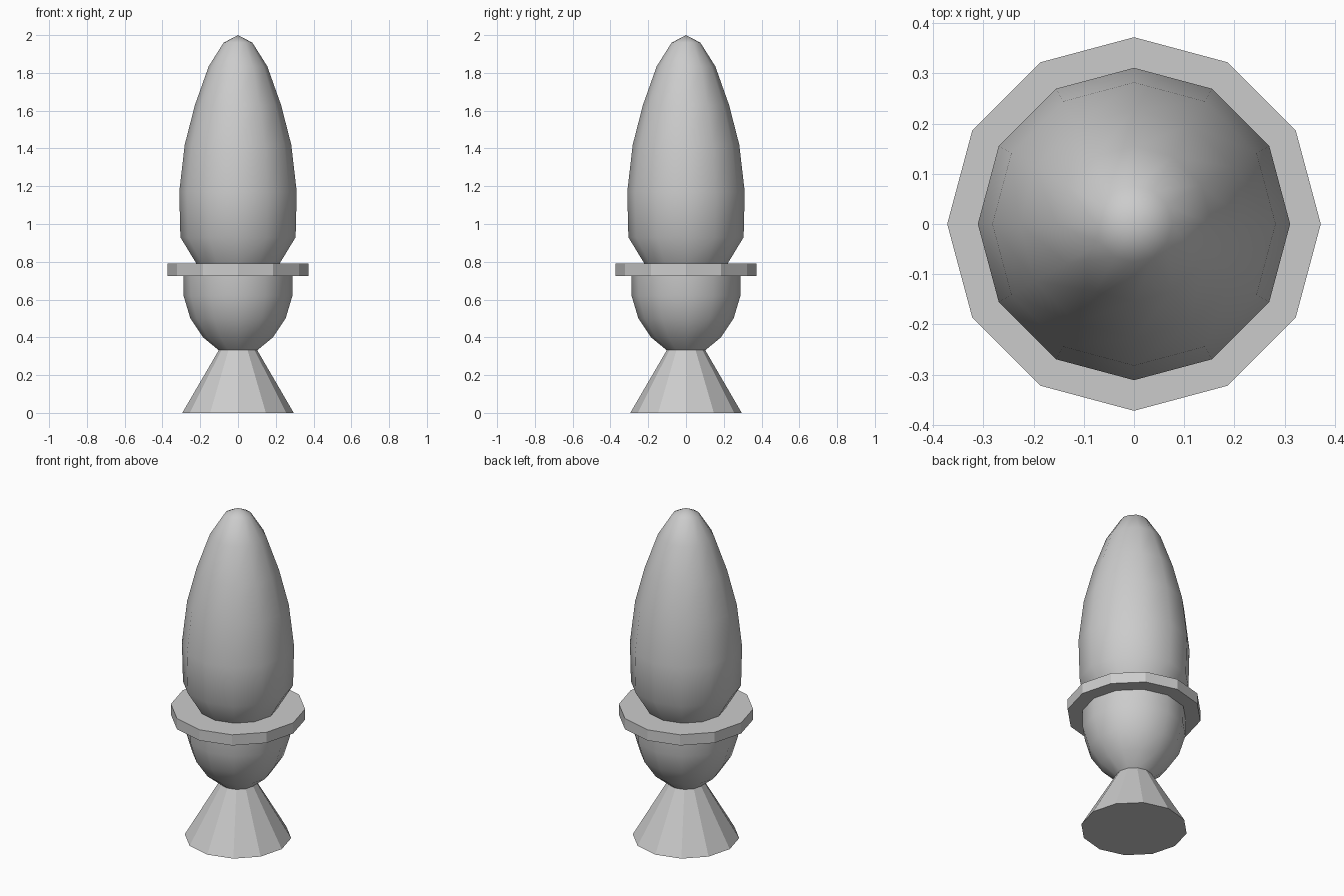
import bpy
import bmesh
from math import cos, sin, pi

SIDES = 12

if "Cube" in bpy.data.objects:
    bpy.data.objects.remove(bpy.data.objects["Cube"], do_unlink=True)

grey = bpy.data.materials.new("light_grey")
grey.use_nodes = True
colour = (0.6, 0.6, 0.6, 1)
grey.diffuse_color = colour
grey.node_tree.nodes["Principled BSDF"].inputs["Base Color"].default_value = colour


def lathe(name, profile, smooth):
    """Turn a bottom-to-top list of (radius, height) into a capped solid."""
    bm = bmesh.new()
    rings = []
    for r, z in profile:
        if r == 0:
            rings.append([bm.verts.new((0, 0, z))] * SIDES)
        else:
            rings.append([bm.verts.new((r * cos(2 * pi * i / SIDES),
                                        r * sin(2 * pi * i / SIDES), z))
                          for i in range(SIDES)])
    for low, high in zip(rings, rings[1:]):
        for i in range(SIDES):
            j = (i + 1) % SIDES
            corners = [low[i], low[j], high[j], high[i]]
            bm.faces.new(list(dict.fromkeys(corners))).smooth = smooth
    # Flat caps on open ends
    if profile[0][0] > 0:
        bm.faces.new(rings[0][::-1])
    if profile[-1][0] > 0:
        bm.faces.new(rings[-1])
    mesh = bpy.data.meshes.new(name)
    bm.to_mesh(mesh)
    bm.free()
    mesh.materials.append(grey)
    obj = bpy.data.objects.new(name, mesh)
    bpy.context.collection.objects.link(obj)
    return obj


# Flared foot
lathe("base_cone", [(0.295, 0), (0.1, 0.335)], False)

# Rounded cup, ending inside the collar
lathe("cup", [(0.1, 0.33), (0.185, 0.4), (0.252, 0.5), (0.288, 0.62),
              (0.29, 0.75)], True)

# Wide flat rim
lathe("collar", [(0.372, 0.725), (0.372, 0.79)], False)

# Tall pointed egg-shaped top
lathe("egg_top", [(0.2, 0.76), (0.22, 0.79), (0.305, 0.93), (0.311, 1.17),
                  (0.282, 1.42), (0.228, 1.63), (0.155, 1.835),
                  (0.076, 1.96), (0, 2)], True)
